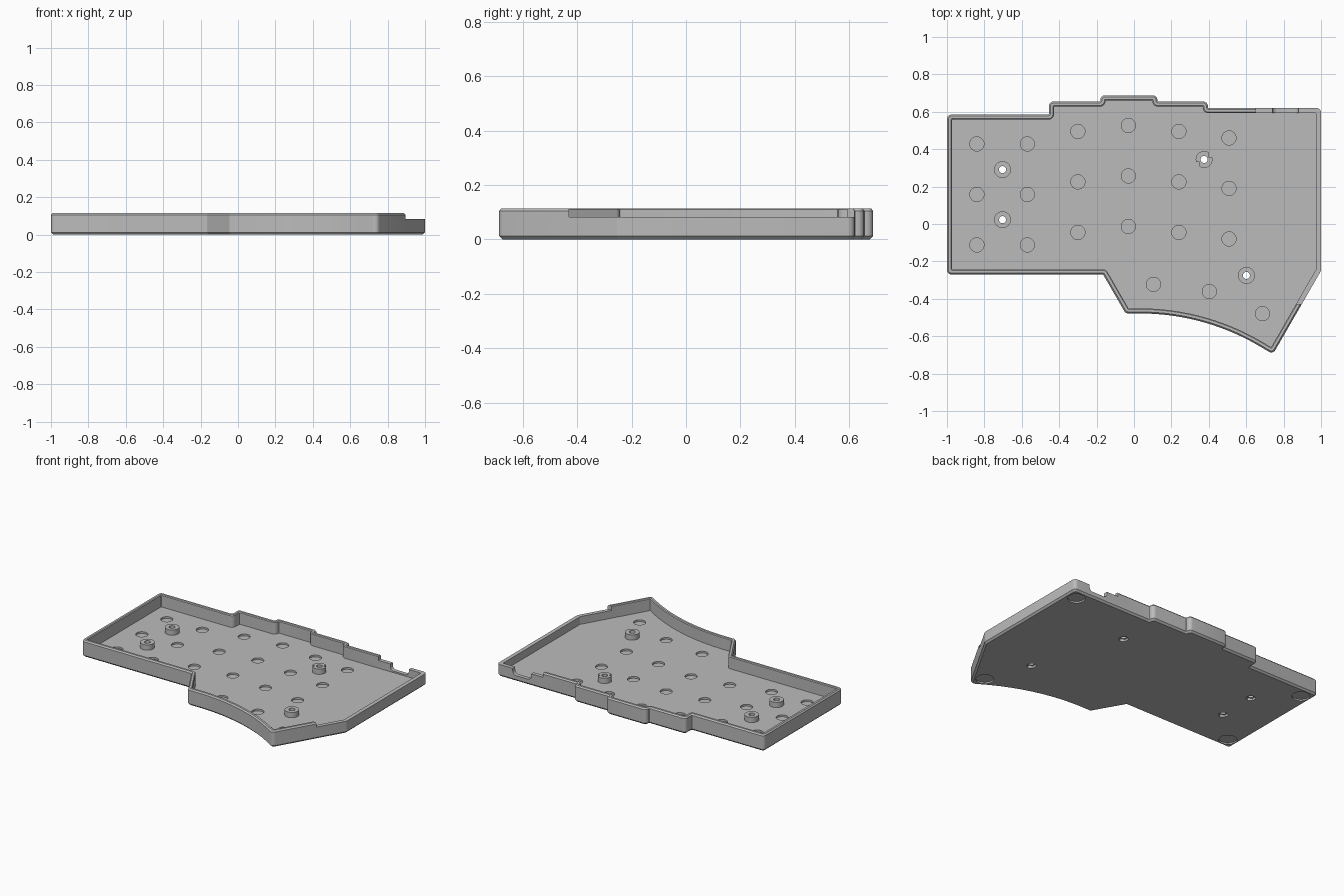
import bpy, bmesh, math
from mathutils import Vector, Matrix

cube = bpy.data.objects.get("Cube")
if cube:
    bpy.data.objects.remove(cube)

HEIGHT, FLOOR, WALL, LOW_RIM = 0.114, 0.03, 0.027, 0.083

grey = bpy.data.materials.new("matte_grey")
grey.use_nodes = True
grey.diffuse_color = (0.5, 0.5, 0.5, 1)
grey.node_tree.nodes["Principled BSDF"].inputs["Base Color"].default_value = (0.5, 0.5, 0.5, 1)


def make(name, bm):
    bmesh.ops.recalc_face_normals(bm, faces=bm.faces)
    mesh = bpy.data.meshes.new(name)
    bm.to_mesh(mesh)
    bm.free()
    mesh.materials.append(grey)
    ob = bpy.data.objects.new(name, mesh)
    bpy.context.collection.objects.link(ob)
    return ob


def cylinder(bm, x, y, r, z0, z1, sides=32):
    bmesh.ops.create_cone(bm, cap_ends=True, segments=sides, radius1=r, radius2=r, depth=z1 - z0,
                          matrix=Matrix.Translation((x, y, (z0 + z1) / 2)))


def box(bm, lo, hi):
    lo, hi = Vector(lo), Vector(hi)
    mat = Matrix.Translation((lo + hi) / 2) @ Matrix.Diagonal((*(hi - lo), 1))
    return bmesh.ops.create_cube(bm, size=1, matrix=mat)["verts"]


def cut(ob, *cutters):
    for c in cutters:
        mod = ob.modifiers.new("cut", "BOOLEAN")
        mod.object, mod.operation, mod.solver = c, "DIFFERENCE", "EXACT"
    deps = bpy.context.evaluated_depsgraph_get()
    mesh = bpy.data.meshes.new_from_object(ob.evaluated_get(deps))
    ob.modifiers.clear()
    ob.data = mesh


# Outline corners, clockwise from the back left, with the curved front edge
corners = [(-1, .585), (-.455, .585), (-.455, .655), (-.18, .655), (-.18, .688), (.125, .688),
           (.125, .655), (.395, .655), (.395, .62), (1, .62), (1, -.25), (.743, -.696)]
R = 1.26
arc = [math.radians(a) for a in range(30, -1, -2)]
corners += [(.03 + R * math.sin(a), -.478 - R * (1 - math.cos(a))) for a in arc]
corners += [(-.045, -.478), (-.165, -.27), (-1, -.27)]
corners = [Vector(c) for c in corners]


def outline(inset):
    """Rounded outline moved inward; every inset gives the same point count."""
    n = len(corners)
    moved, turns = [], []
    for i, p in enumerate(corners):
        d0 = (p - corners[i - 1]).normalized()
        d1 = (corners[(i + 1) % n] - p).normalized()
        n0, n1 = Vector((d0.y, -d0.x)), Vector((d1.y, -d1.x))
        moved.append(p + (n0 + n1) * inset / (1 + n0.dot(n1)))
        turns.append(math.atan2(d0.x * d1.y - d0.y * d1.x, d0.dot(d1)))
    pts = []
    for i, p in enumerate(moved):
        turn = turns[i]
        if abs(turn) < 0.2:
            pts.append(p)
            continue
        r = max(.025 - inset, .004) if turn < 0 else min(.005 + inset, .028)
        d0 = (p - moved[i - 1]).normalized()
        d1 = (moved[(i + 1) % n] - p).normalized()
        t = r * math.tan(abs(turn) / 2)
        side = Vector((d0.y, -d0.x)) * (1 if turn < 0 else -1)
        centre = p - d0 * t + side * r
        for k in range(7):
            a = abs(turn) * k / 6
            pts.append(centre - side * r * math.cos(a) + d0 * r * math.sin(a))
    return pts


# Tray: one wall section swept round the outline, with floor and underside
bm = bmesh.new()
section = [(.012, 0), (0, .012), (0, HEIGHT - .009), (.008, HEIGHT), (.022, HEIGHT),
           (WALL, HEIGHT - .005), (WALL, FLOOR)]
rings = [[bm.verts.new((p.x, p.y, z)) for p in outline(d)] for d, z in section]
for a, b in zip(rings, rings[1:]):
    for i in range(len(a)):
        bm.faces.new((a[i - 1], a[i], b[i], b[i - 1]))
bm.faces.new(rings[0])
bm.faces.new(rings[-1])
tray = make("tray", bm)

# Pockets in the floor, foot and nut pockets below, and the lowered rim
PITCH = .27
columns = [(-.84, .428), (-.57, .428), (-.3, .495), (-.03, .527), (.24, .495), (.508, .46)]
pockets = [(x, y - PITCH * k) for x, y in columns for k in range(3)]
pockets += [(.104, -.323), (.403, -.361), (.687, -.479)]
mounts = [(-.703, .291), (-.703, .023), (.601, -.275), (.375, .345)]
feet = [(-.925, .51), (-.925, -.195), (.925, .545), (.715, -.59)]
bm = bmesh.new()
for x, y in pockets:
    cylinder(bm, x, y, .038, FLOOR - .012, FLOOR + .02)
for x, y in feet:
    cylinder(bm, x, y, .056, -.02, .01)
for x, y in mounts:
    cylinder(bm, x, y, .032, -.02, .016, 6)
box(bm, (.65, -.43, LOW_RIM), (1.1, .8, .2))
pocket_cutter = make("pocket_cutter", bm)

# Screw holes and the rounded port notch in the back wall
bm = bmesh.new()
verts = box(bm, (.74, .57, .04), (.88, .7, .2))
lower = [e for e in bm.edges if all(v.co.z < .1 for v in e.verts)
         and abs(e.verts[0].co.y - e.verts[1].co.y) > .05]
bmesh.ops.bevel(bm, geom=lower, offset=.025, segments=5, profile=.5, affect="EDGES")
for x, y in mounts:
    cylinder(bm, x, y, .019, -.05, .2, 24)
hole_cutter = make("hole_cutter", bm)

# Relief corners on the mount that sits between four pockets
bm = bmesh.new()
x, y = mounts[3]
box(bm, (x + .024, y + .014, 0), (x + .1, y + .1, .2))
box(bm, (x - .1, y - .1, 0), (x - .024, y - .014, .2))
relief_cutter = make("relief_cutter", bm)
cutters = [pocket_cutter, hole_cutter, relief_cutter]
for c in cutters:
    c.hide_render = True

# Screw mounts standing on the floor
parts = [tray]
cut(tray, pocket_cutter, hole_cutter)
for i, (x, y) in enumerate(mounts):
    bm = bmesh.new()
    cylinder(bm, x, y, .045, FLOOR - .003, .066)
    mount = make(f"screw_mount_{i + 1}", bm)
    cut(mount, *([hole_cutter, relief_cutter] if i == 3 else [hole_cutter]))
    parts.append(mount)

for c in cutters:
    bpy.data.objects.remove(c)
bpy.ops.object.select_all(action="DESELECT")
for ob in parts:
    ob.select_set(True)
bpy.context.view_layer.objects.active = tray
bpy.ops.object.shade_smooth_by_angle(angle=math.radians(25))
